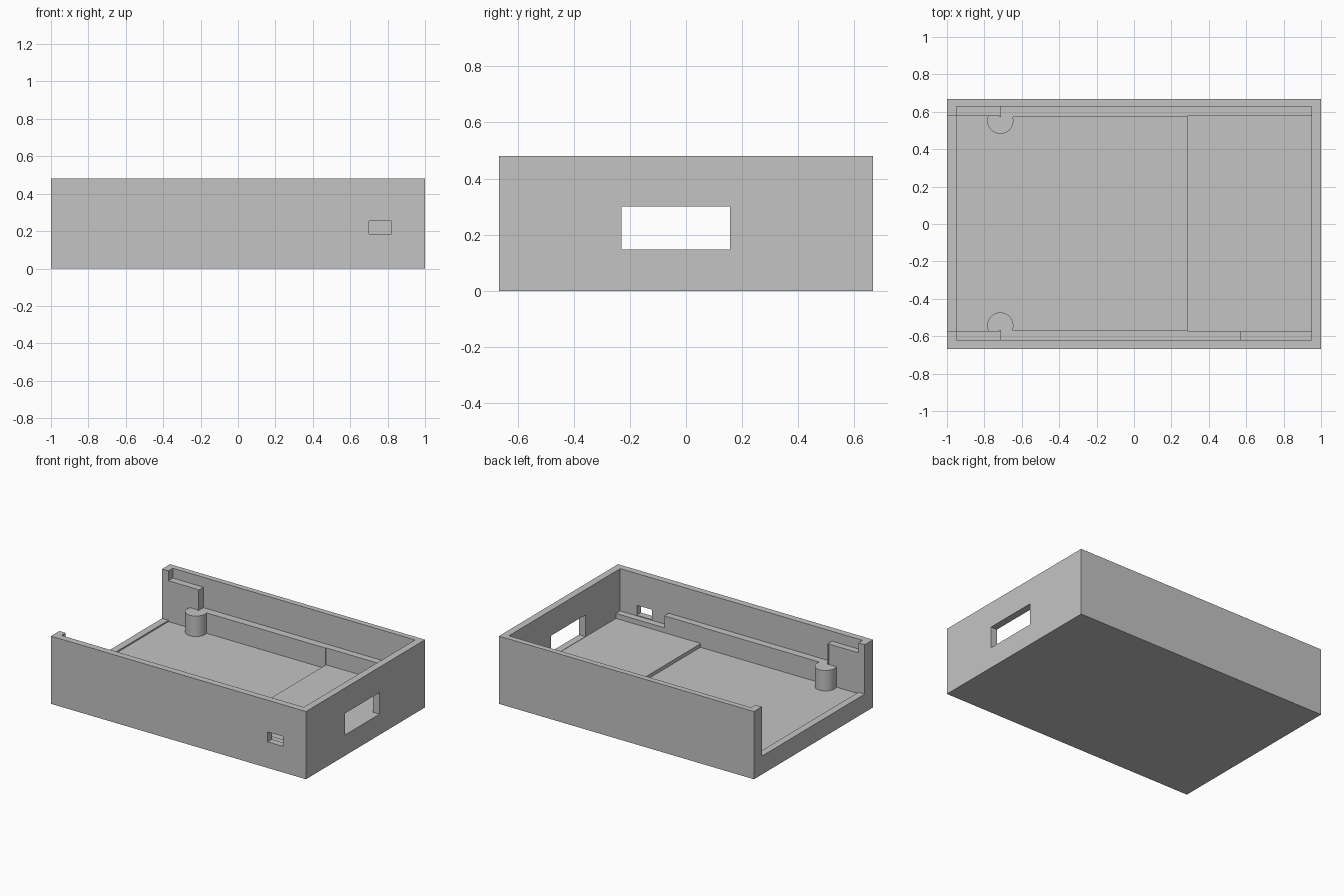
import bpy
import math

default = bpy.data.objects.get("Cube")
if default:
    bpy.data.objects.remove(default, do_unlink=True)

# One plain grey for the whole shell
grey = bpy.data.materials.new("light_grey_plastic")
grey.use_nodes = True
colour = (0.55, 0.55, 0.55, 1)
grey.diffuse_color = colour
grey.node_tree.nodes["Principled BSDF"].inputs["Base Color"].default_value = colour


def box(name, x, y, z):
    """Axis-aligned box from three (low, high) ranges."""
    centre = [(a + b) / 2 for a, b in (x, y, z)]
    bpy.ops.mesh.primitive_cube_add(size=1, location=centre)
    ob = bpy.context.object
    ob.name = name
    ob.scale = [b - a for a, b in (x, y, z)]
    bpy.ops.object.transform_apply(location=True, rotation=False, scale=True)
    ob.data.materials.append(grey)
    return ob


def combine(target, tool, operation):
    """Apply a boolean to the target and throw the tool away."""
    mod = target.modifiers.new(tool.name, "BOOLEAN")
    mod.operation = operation
    mod.solver = "EXACT"
    mod.object = tool
    bpy.ops.object.select_all(action="DESELECT")
    target.select_set(True)
    bpy.context.view_layer.objects.active = target
    bpy.ops.object.modifier_apply(modifier=mod.name)
    bpy.data.objects.remove(tool, do_unlink=True)


# Main dimensions
TOP, ABOVE = 0.48, 0.7
LEDGE, STRIP = 0.265, 0.41
FLOOR, PLATFORM = 0.12, 0.145
WALL_Y = (-0.62, 0.627)
LEDGE_Y = (-0.573, 0.578)
INNER_Y = (-0.568, 0.573)

case = box("case_body", (-1, 1), (-0.667, 0.667), (0, TOP))

# Hollow out the tray, its stepped ledges, open end and ports
cuts = {
    "upper_cavity": ((-0.71, 0.95), WALL_Y, (LEDGE, ABOVE)),
    "strip_top": ((-0.95, -0.7), WALL_Y, (STRIP, ABOVE)),
    "main_floor": ((-0.75, 0.285), INNER_Y, (FLOOR, ABOVE)),
    "entry_floor": ((-0.95, -0.72), LEDGE_Y, (FLOOR, ABOVE)),
    "raised_floor": ((0.285, 0.95), LEDGE_Y, (PLATFORM, ABOVE)),
    "open_end": ((-1.1, -0.94), LEDGE_Y, (0.13, ABOVE)),
    "front_ledge_notch": ((0.57, 0.95), (WALL_Y[0], 0), (0.18, ABOVE)),
    "front_port": ((0.70, 0.82), (-0.8, -0.6), (0.185, 0.255)),
    "side_window": ((0.9, 1.1), (-0.23, 0.157), (0.147, 0.30)),
}
for name, ranges in cuts.items():
    combine(case, box(name, *ranges), "DIFFERENCE")

# Half-round support posts against both ledges
for y in (-0.543, 0.552):
    bpy.ops.mesh.primitive_cylinder_add(
        vertices=48, radius=0.07, depth=LEDGE - 0.06,
        location=(-0.715, y, (LEDGE + 0.06) / 2))
    post = bpy.context.object
    post.name = "support_post"
    post.data.materials.append(grey)
    combine(case, post, "UNION")

bpy.ops.object.shade_smooth_by_angle(angle=math.radians(30))
